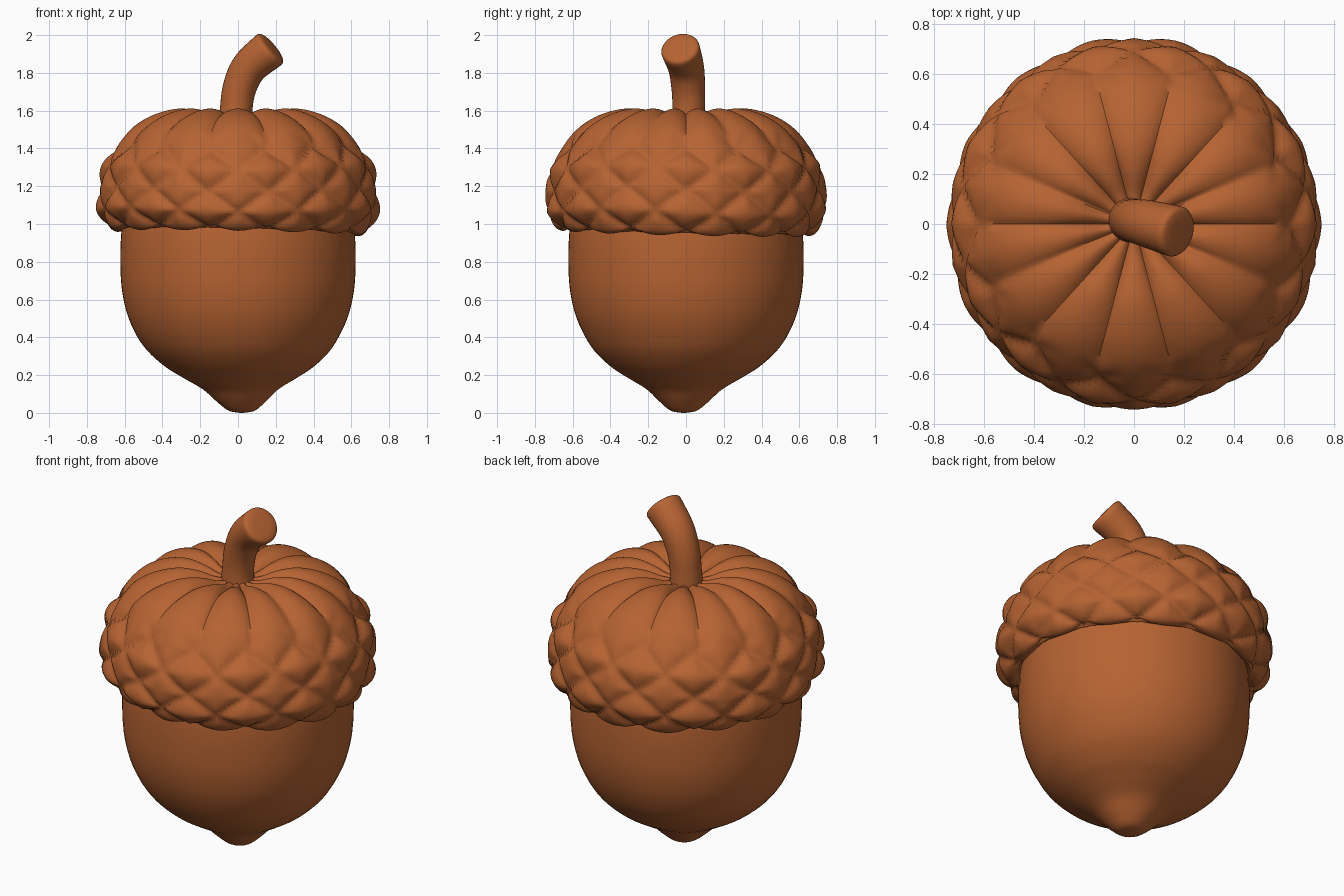
import bpy
import bmesh
from math import sin, cos, pi, exp
from mathutils import Vector

cube = bpy.data.objects.get("Cube")
if cube:
    bpy.data.objects.remove(cube, do_unlink=True)

brown = bpy.data.materials.new("acorn_brown")
brown.use_nodes = True
COLOUR = (0.47, 0.125, 0.032, 1)
brown.diffuse_color = COLOUR
brown.node_tree.nodes["Principled BSDF"].inputs["Base Color"].default_value = COLOUR


def spline(points, steps):
    """Smooth curve through the points (Catmull-Rom)."""
    pts = [Vector(p) for p in points]
    pts = [2 * pts[0] - pts[1]] + pts + [2 * pts[-1] - pts[-2]]
    out = []
    for a, b, c, d in zip(pts, pts[1:], pts[2:], pts[3:]):
        for i in range(steps):
            t = i / steps
            out.append(0.5 * (2 * b + (c - a) * t + (2 * a - 5 * b + 4 * c - d) * t ** 2
                              + (3 * b - a - 3 * c + d) * t ** 3))
    return out + [pts[-2]]


def skin(name, rings):
    """Join closed rings of points into a smooth, end-capped surface."""
    bm = bmesh.new()
    loops = [[bm.verts.new(p) for p in ring] for ring in rings]
    n = len(loops[0])
    for a, b in zip(loops, loops[1:]):
        for i in range(n):
            j = (i + 1) % n
            bm.faces.new((a[i], a[j], b[j], b[i]))
    bm.faces.new(loops[0])
    bm.faces.new(loops[-1])
    bmesh.ops.recalc_face_normals(bm, faces=bm.faces)
    mesh = bpy.data.meshes.new(name)
    bm.to_mesh(mesh)
    bm.free()
    mesh.materials.append(brown)
    obj = bpy.data.objects.new(name, mesh)
    bpy.context.collection.objects.link(obj)
    bpy.ops.object.select_all(action='DESELECT')
    obj.select_set(True)
    bpy.context.view_layer.objects.active = obj
    bpy.ops.object.shade_smooth_by_angle(angle=0.9)
    return obj


def angles(n):
    return [2 * pi * i / n for i in range(n)]


# Nut: lathed body with a pointed tip set slightly off centre
nut_profile = spline([(0.01, 0), (0.07, 0.012), (0.13, 0.06), (0.2, 0.125), (0.3, 0.185),
                      (0.4, 0.25), (0.5, 0.35), (0.575, 0.49), (0.613, 0.64),
                      (0.623, 0.8), (0.618, 0.95), (0.6, 1.08)], 5)
nut_rings = []
for r, z in nut_profile:
    lean = max(0, 1 - z / 0.4)
    nut_rings.append([(r * cos(a) + 0.02 * lean, r * sin(a) - 0.012 * lean, z)
                      for a in angles(72)])
skin("nut", nut_rings)

# Cap: lathed dome, fluted on top and covered in overlapping diamond scales below
SCALES = 14
cap_profile = spline([(0.04, 1.545), (0.12, 1.555), (0.22, 1.59), (0.33, 1.6), (0.46, 1.565),
                      (0.57, 1.495), (0.66, 1.39), (0.72, 1.27), (0.742, 1.17),
                      (0.733, 1.07), (0.70, 0.985), (0.66, 0.953), (0.62, 0.965),
                      (0.57, 1.02)], 6)


def ridge(t):
    return abs(sin(pi * t))


def relief(a, r, z):
    """Depth below the smooth dome at an angle and a profile point."""
    u = SCALES * a / (2 * pi)
    v = (z - 0.95) / 0.235 + 0.06 * sin(3 * a)
    diamond = min(ridge(u + v), ridge(u - v)) ** 0.6
    tilt = 0.008 * cos(2 * pi * v)
    scale_depth = 0.038 * (1 - diamond) + tilt
    flute_depth = 0.032 * (1 - ridge(u + 0.15 * sin(2 * a)) ** 0.7) * min(1, r / 0.2)
    k = min(1, max(0, (z - 1.36) / 0.16))
    k = k * k * (3 - 2 * k)
    return scale_depth * (1 - k) + flute_depth * k


cap_rings = []
count = len(cap_profile)
for i, (r, z) in enumerate(cap_profile):
    p, q = cap_profile[max(0, i - 1)], cap_profile[min(count - 1, i + 1)]
    slope = (q - p).normalized()
    normal = Vector((-slope.y, slope.x))
    under = 0 if i > count - 9 else 1
    ring = []
    for a in angles(SCALES * 14):
        d = (relief(a, r, z) - 0.01) * (1 if under else 0.3)
        rr, zz = r - normal.x * d, z - normal.y * d
        sag = exp(-((zz - 0.95) / 0.15) ** 2)
        zz += sag * (-0.012 * cos(a) - 0.014 * sin(a))
        ring.append((rr * cos(a), rr * sin(a), zz))
    cap_rings.append(ring)
skin("cap", cap_rings)

# Stem: bent tube, wider at the cut end, with a softened rim
path = spline([(-0.012, 0.015, 1.5), (-0.01, 0.015, 1.6), (0.008, 0.012, 1.72),
               (0.06, 0, 1.83), (0.168, -0.03, 1.925)], 6)
stem_rings = []
last = len(path) - 1
for i, c in enumerate(path):
    tangent = (path[min(last, i + 1)] - path[max(0, i - 1)]).normalized()
    side = Vector((0, 1, 0)).cross(tangent).normalized()
    depth = tangent.cross(side)
    t = i / last
    radius = 0.084 + 0.02 * t ** 2 + 0.03 * max(0, 0.3 - t)
    rounding = [(0, 1)]
    if i == last:
        rounding = [(0, 0.99), (0.01, 0.93), (0.016, 0.82), (0.018, 0.5), (0.018, 0.05)]
    for push, shrink in rounding:
        stem_rings.append([c + tangent * push
                           + (side * cos(a) + depth * sin(a)) * radius * shrink
                           for a in angles(32)])
skin("stem", stem_rings)
